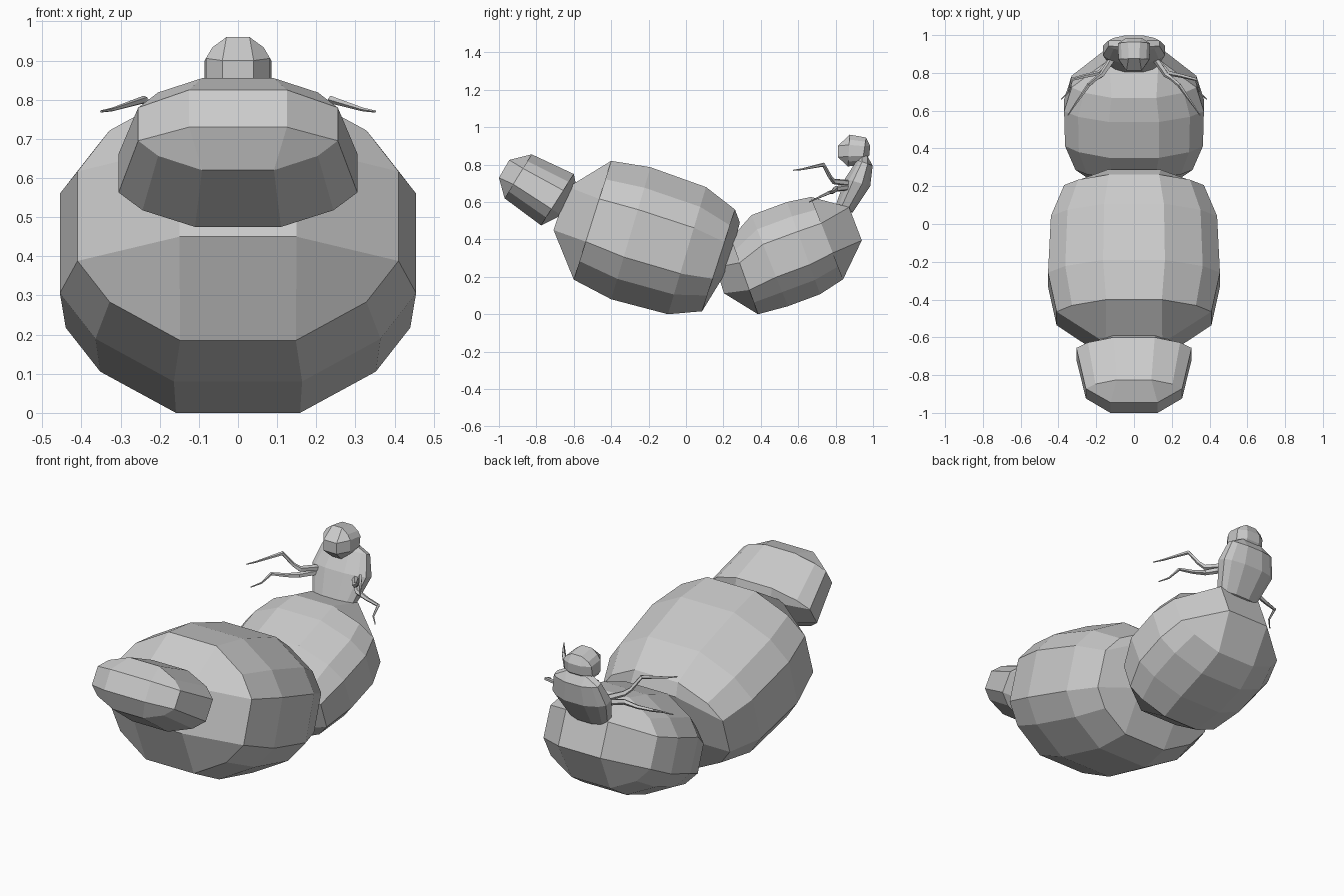
import bpy, bmesh, math
from mathutils import Vector

if "Cube" in bpy.data.objects:
    bpy.data.objects.remove(bpy.data.objects["Cube"])

grey = bpy.data.materials.new("plain_grey")
grey.diffuse_color = (0.6, 0.6, 0.6, 1)
grey.use_nodes = True
grey.node_tree.nodes["Principled BSDF"].inputs["Base Color"].default_value = grey.diffuse_color

# Rounded 12-sided section: (sideways, upward) fractions of the half sizes
A, CX, CZ = 0.36, 0.80, 0.69
QUARTER = [(A, 1), (CX, CZ), (1, A)]
SECTION = (QUARTER + [(x, -z) for x, z in reversed(QUARTER)]
           + [(-x, -z) for x, z in QUARTER] + [(-x, z) for x, z in reversed(QUARTER)])


def finish(bm, name):
    bmesh.ops.recalc_face_normals(bm, faces=bm.faces)
    mesh = bpy.data.meshes.new(name)
    bm.to_mesh(mesh)
    bm.free()
    mesh.materials.append(grey)
    obj = bpy.data.objects.new(name, mesh)
    bpy.context.collection.objects.link(obj)
    return obj


def segment(name, rings, caps):
    """Loft 12-sided rings (top y, top z, bottom y, bottom z, half width);
    each end closes with a 3 x 3 patch whose middle face is given by caps."""
    bm = bmesh.new()
    loops = []
    for ty, tz, by, bz, w in rings:
        top, bottom = Vector((0, ty, tz)), Vector((0, by, bz))
        mid, up = (top + bottom) / 2, (top - bottom) / 2
        loops.append([bm.verts.new(mid + up * v + Vector((w * u, 0, 0))) for u, v in SECTION])
    for a, b in zip(loops, loops[1:]):
        for i in range(12):
            j = (i + 1) % 12
            bm.faces.new((a[i], a[j], b[j], b[i]))
    for r, (ty, tz, by, bz, w) in zip((loops[0], loops[-1]), caps):
        q = [bm.verts.new(p) for p in ((w, ty, tz), (w, by, bz), (-w, by, bz), (-w, ty, tz))]
        bm.faces.new(q)
        for k in range(4):
            i = 3 * k
            # corner patch, then the edge patch beside it
            bm.faces.new((r[i], r[i + 1], r[i + 2], q[k]))
            bm.faces.new((r[i + 2], r[(i + 3) % 12], q[(k + 1) % 4], q[k]))
    return finish(bm, name)


def leg(name, points, radii, side):
    """Thin five-sided tapering tube along a bent path."""
    bm = bmesh.new()
    pts = [Vector((side * x, y, z)) for x, y, z in points]
    loops = []
    for i, p in enumerate(pts):
        d = (pts[min(i + 1, len(pts) - 1)] - pts[max(i - 1, 0)]).normalized()
        u = d.cross(Vector((0, 0, 1))).normalized()
        v = d.cross(u)
        loops.append([bm.verts.new(p + radii[i] * (u * math.cos(t) + v * math.sin(t)))
                      for t in (k * math.tau / 5 for k in range(5))])
    for a, b in zip(loops, loops[1:]):
        for i in range(5):
            j = (i + 1) % 5
            bm.faces.new((a[i], a[j], b[j], b[i]))
    bm.faces.new(loops[0])
    bm.faces.new(loops[-1])
    return finish(bm, name)


# Swollen body segments, from the tail to the head
segment("tail_segment",
        [(-.825, .855, -.97, .62, .255), (-.60, .75, -.775, .475, .305)],
        [(-.945, .825, -1.0, .73, .125), (-.585, .68, -.665, .53, .11)])
segment("large_abdomen",
        [(-.40, .82, -.60, .185, .41), (-.19, .786, -.40, .08, .455),
         (.107, .68, -.096, 0, .44), (.262, .56, .086, .016, .37)],
        [(-.63, .68, -.708, .45, .15), (.288, .49, .22, .235, .14)])
segment("rear_abdomen",
        [(.24, .405, .385, 0, .31), (.35, .53, .545, .043, .365),
         (.54, .60, .717, .107, .37), (.668, .627, .84, .187, .33)],
        [(.16, .25, .203, .112, .12), (.872, .572, .94, .395, .13)])

# Small upright thorax and head
segment("thorax",
        [(.80, .58, .892, .545, .12), (.85, .725, .985, .685, .165), (.915, .825, .998, .795, .135)],
        [(.83, .545, .87, .54, .05), (.94, .855, .97, .845, .06)])
segment("head",
        [(.875, .96, .866, .79, .082), (.963, .945, .941, .80, .086)],
        [(.812, .90, .812, .84, .04), (.985, .90, .98, .85, .04)])

# Two pairs of bent legs
UPPER = [(.11, .88, .70), (.17, .79, .71), (.20, .77, .735), (.24, .735, .80), (.32, .62, .775), (.35, .575, .77)]
LOWER = [(.11, .88, .68), (.18, .80, .67), (.25, .785, .655), (.33, .765, .65), (.345, .70, .62), (.385, .66, .60)]
for word, side in (("right", 1), ("left", -1)):
    leg("upper_leg_" + word, UPPER, [.018, .015, .011, .011, .005, .003], side)
    leg("lower_leg_" + word, LOWER, [.018, .015, .011, .009, .005, .003], side)
